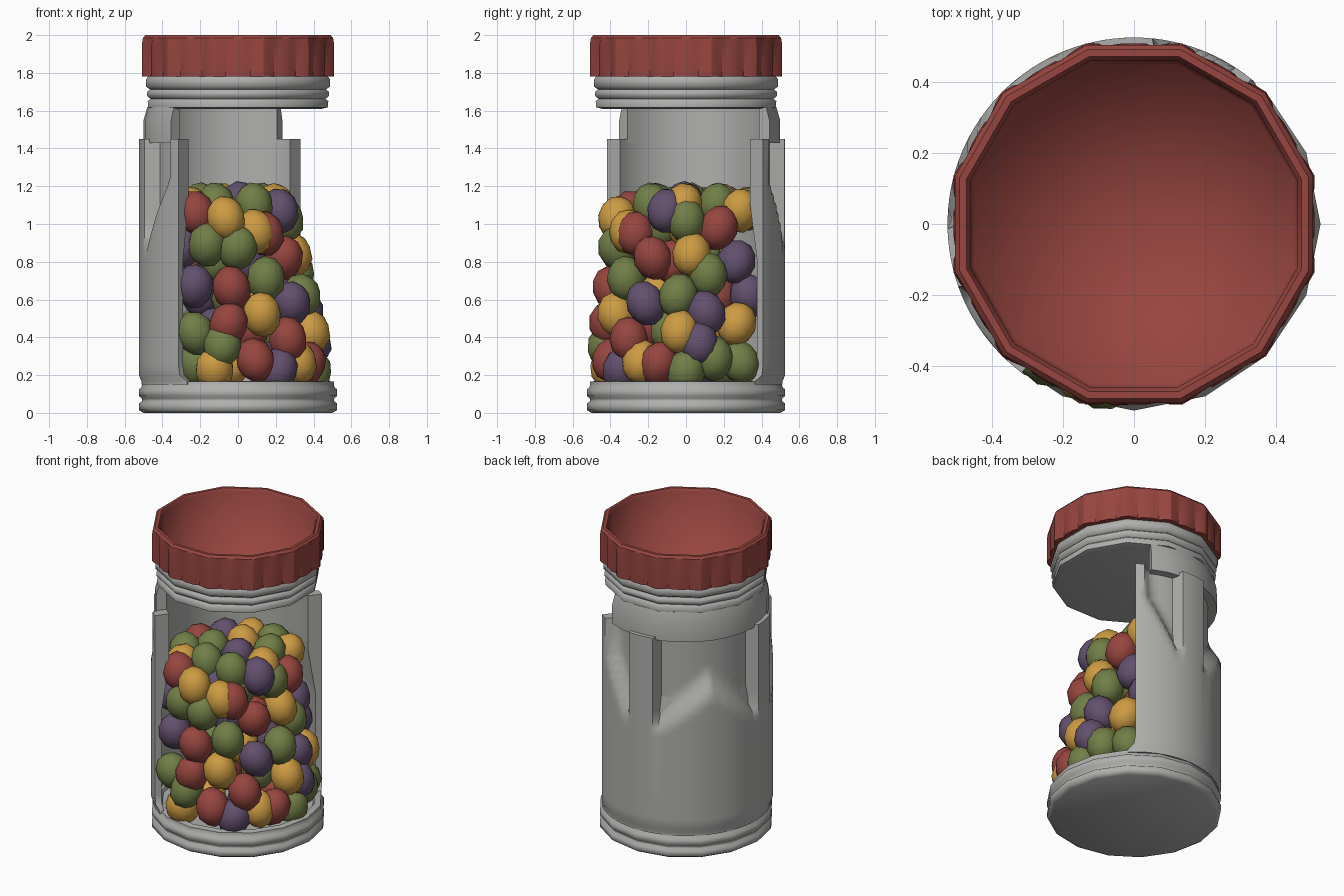
import bpy, bmesh, math, random
from mathutils import Matrix, Vector

if "Cube" in bpy.data.objects:
    bpy.data.objects.remove(bpy.data.objects["Cube"])
random.seed(4)
rad = math.radians


def material(name, rgb):
    m = bpy.data.materials.new(name)
    m.diffuse_color = (*rgb, 1)
    m.use_nodes = True
    m.node_tree.nodes["Principled BSDF"].inputs["Base Color"].default_value = m.diffuse_color
    return m


GREY = material("grey_glass", (0.43, 0.43, 0.42))
RED = material("red", (0.31, 0.060, 0.050))
GREEN = material("green", (0.165, 0.21, 0.062))
YELLOW = material("yellow", (0.61, 0.33, 0.055))
PURPLE = material("purple", (0.125, 0.08, 0.155))


def finish(name, bm, mat, angle=40):
    bmesh.ops.recalc_face_normals(bm, faces=bm.faces)
    me = bpy.data.meshes.new(name)
    bm.to_mesh(me)
    bm.free()
    me.materials.append(mat)
    ob = bpy.data.objects.new(name, me)
    bpy.context.collection.objects.link(ob)
    bpy.ops.object.select_all(action='DESELECT')
    ob.select_set(True)
    bpy.context.view_layer.objects.active = ob
    bpy.ops.object.shade_smooth_by_angle(angle=rad(angle))
    return ob


def polar(r, deg, z):
    return (r * math.cos(rad(deg)), r * math.sin(rad(deg)), z)


def lathe(name, profile, n, phase, mat, shape=lambda i, r, z: r, angle=40):
    """Revolve (r, z) points; r = 0 ends become fans."""
    bm = bmesh.new()
    rings = []
    for r, z in profile:
        if r == 0:
            rings.append([bm.verts.new((0, 0, z))] * n)
        else:
            rings.append([bm.verts.new(polar(shape(i, r, z), phase + 360 * i / n, z)) for i in range(n)])
    for a, b in zip(rings, rings[1:]):
        for i in range(n):
            j = (i + 1) % n
            bm.faces.new(list(dict.fromkeys((a[i], a[j], b[j], b[i]))))
    return finish(name, bm, mat, angle)


def curved_wall(name, span, n, zs, outer, inner):
    """Thick part-cylinder wall; span(z) gives start and end angle."""
    bm = bmesh.new()
    grid = []
    for z in zs:
        a0, a1 = span(z)
        row = []
        for i in range(n + 1):
            a = a0 + (a1 - a0) * i / n
            row.append((bm.verts.new(polar(outer(a, z), a, z)), bm.verts.new(polar(inner(a, z), a, z))))
        grid.append(row)
    for p, q in zip(grid, grid[1:]):
        for k in (0, 1):
            for i in range(n):
                bm.faces.new((p[i][k], p[i + 1][k], q[i + 1][k], q[i][k]))
        for e in (0, n):
            bm.faces.new((p[e][0], p[e][1], q[e][1], q[e][0]))
    for row in (grid[0], grid[-1]):
        for i in range(n):
            bm.faces.new((row[i][0], row[i + 1][0], row[i + 1][1], row[i][1]))
    return finish(name, bm, GREY, 50)


# Ringed base with closed floor
lathe("jar_base", [(0, 0), (.50, 0), (.525, .015), (.525, .05), (.508, .062), (.508, .075),
                   (.525, .09), (.525, .125), (.51, .135), (.508, .165), (.47, .17), (.46, .15), (0, .15)],
      16, 0, GREY, angle=60)


# Half-round wall, dented between four upright columns (mirrored about 142 degrees)
def dent(a, z):
    d = abs(a - 142)
    if d > 83 or 38 < d < 60:
        return 0
    low = .82 + .26 * (1 - d / 38) if d < 38 else .86 + .015 * (d - 60)
    return .078 * min(1, max(0, (z - low) / .12))


curved_wall("jar_wall", lambda z: (46, 238) if z < .18 else ((50, 234) if z < .25 else (51, 233)), 60,
            [.15, .17, .2, .26, .8] + [.85 + .05 * k for k in range(9)] + [1.45],
            lambda a, z: (.525 if z > .18 else .512) - dent(a, z),
            lambda a, z: .485 - .048 * min(1, max(0, (z - .8) / .3)))

# Shoulder band between wall and neck
curved_wall("jar_shoulder", lambda z: (62, 225), 14, [1.43, 1.55, 1.62],
            lambda a, z: .50 if z < 1.6 else .48, lambda a, z: .437)

# Ringed neck, closed underneath
lathe("jar_neck", [(0, 1.61), (.46, 1.61), (.492, 1.618), (.495, 1.65), (.48, 1.663), (.498, 1.678),
                   (.498, 1.70), (.482, 1.713), (.505, 1.728), (.505, 1.765), (.49, 1.785)],
      12, 15, GREY, angle=60)


# Twelve-sided lid: ribbed skirt and a smooth deep cup
def lid_shape(i, r, z):
    flat = r * math.cos(rad(15)) / math.cos(rad(i % 8 * 3.75 - 15))
    return flat - (.013 if r > .522 and i % 4 == 2 else 0)


lathe("lid_skirt", [(.475, 1.78), (.526, 1.782), (.526, 1.955), (.521, 1.985), (.508, 2.0), (.488, 2.0)],
      96, 15, RED, lid_shape, 25)
lathe("lid_cup", [(.488, 2.0), (.476, 1.98), (.466, 1.64), (0, 1.62)], 12, 15, RED, angle=150)

# Candies against the opening: colour -> (angle, height)
front = {
    RED: [(-127, 1.06), (-62, .95), (36, .98), (-36, .82), (-95, .66), (-49, .39), (-77, .28), (-22, .26), (-97, .47)],
    GREEN: [(0, 1.02), (-115, .89), (-90, .87), (21, .73), (-65, .71), (-7, .62), (-122, .42), (-101, .36),
            (0, .22), (22, .29), (45, .27)],
    YELLOW: [(-100, 1.03), (-73, .96), (60, 1.07), (6, .84), (43, .47), (-71, .52), (-5, .43), (-107, .23), (-37, .27)],
    PURPLE: [(-25, 1.07), (-140, .88), (50, .8), (-125, .67), (-37, .58), (17, .53), (60, .62), (10, .37), (-58, .23)],
}


def heap_radius(a, z):
    """The heap slopes back more on its right side."""
    slope = .03 + .1 * min(1, max(0, (z - .4) / .6))
    return .44 - .08 * (z - .2) - slope * max(0, math.cos(rad(a + 12))) - (.015 if z < .3 else 0)


spots = {m: [polar(heap_radius(a, z), a, z) for a, z in pts] for m, pts in front.items()}
cycle = [GREEN, YELLOW, PURPLE, RED]

# Top of the heap and the row along the back wall
for i, m in enumerate([GREEN, GREEN, YELLOW, GREEN, YELLOW, GREEN]):
    spots[m].append(polar(.2, -125 + 60 * i, 1.10))
spots[PURPLE].append((0, 0, 1.11))
for i in range(6):
    spots[cycle[i % 4]].append(polar(.34, 85 + 27 * i, 1.08))
# Inner core that fills the gaps
for layer in range(5):
    for i in range(7):
        spots[cycle[(i + 2 * layer) % 4]].append(polar(.25 - .02 * layer, -150 + 51.4 * i + 25 * layer, .26 + .18 * layer))

names = {RED: "red_candies", GREEN: "green_candies", YELLOW: "yellow_candies", PURPLE: "purple_candies"}
for m, pts in spots.items():
    bm = bmesh.new()
    for p in pts:
        tilt = Matrix.Rotation(random.uniform(-.4, .4), 4, 'X') @ Matrix.Rotation(random.uniform(-.4, .4), 4, 'Y')
        size = Matrix.Diagonal((.103, .103, .122, 1))
        bmesh.ops.create_icosphere(bm, subdivisions=2, radius=1, matrix=Matrix.Translation(Vector(p)) @ tilt @ size)
    finish(names[m], bm, m, 60)
